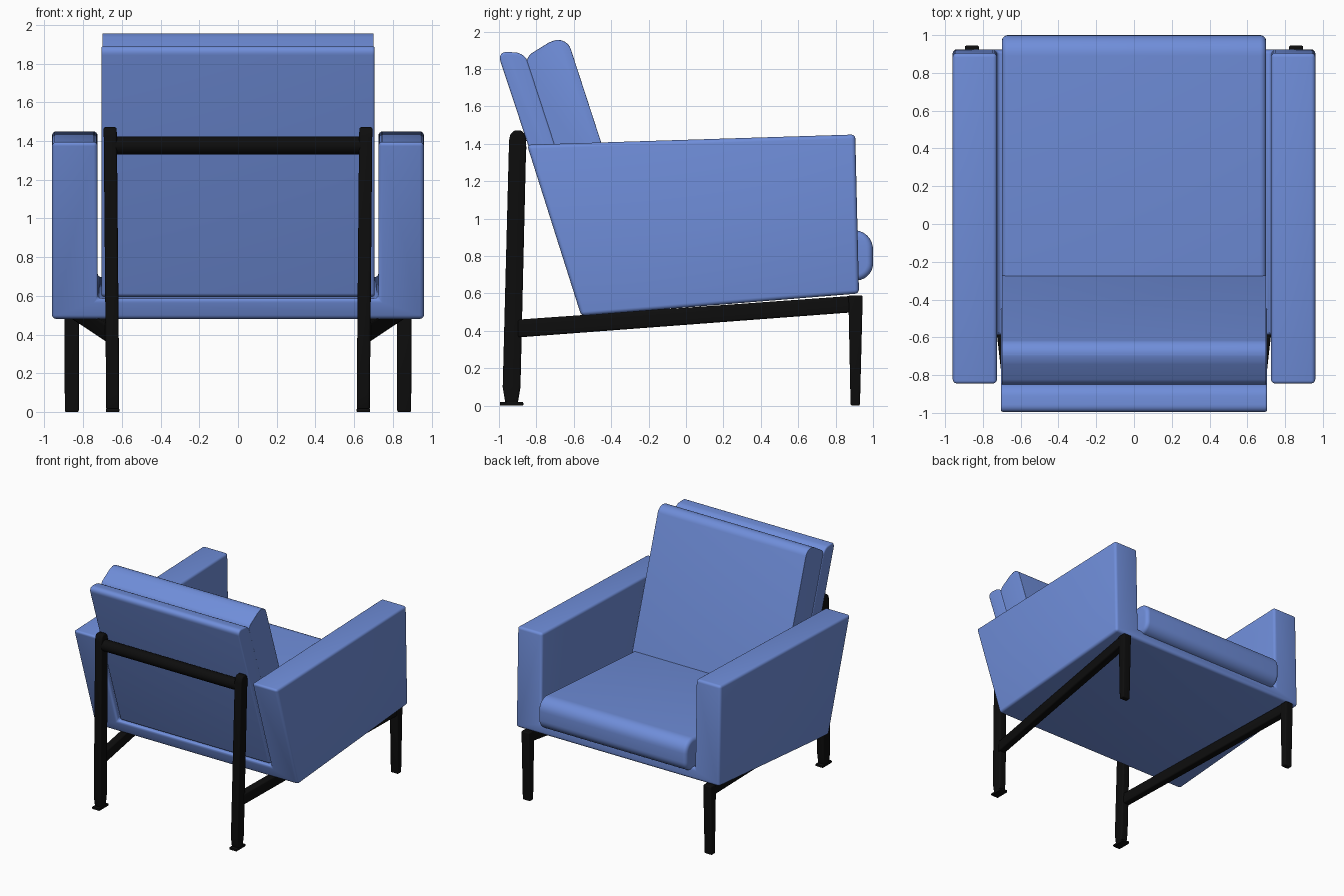
import bpy, bmesh, math

if "Cube" in bpy.data.objects:
    bpy.data.objects.remove(bpy.data.objects["Cube"])


def material(name, rgb):
    m = bpy.data.materials.new(name)
    m.diffuse_color = (*rgb, 1)
    m.use_nodes = True
    m.node_tree.nodes["Principled BSDF"].inputs["Base Color"].default_value = m.diffuse_color
    return m


FABRIC = material("blue fabric", (0.16, 0.27, 0.70))
BLACK = material("black metal", (0.004, 0.004, 0.004))


def loft(name, sections, mat, bevel, mirror=False, rounding=None, segs=4, limit=30):
    """Skin matching loops of points; rounding = widths for the lengthwise edges."""
    bm = bmesh.new()
    loops = [[bm.verts.new(p) for p in s] for s in sections]
    n = len(loops[0])
    for a, b in zip(loops, loops[1:]):
        for i in range(n):
            j = (i + 1) % n
            bm.faces.new((a[i], a[j], b[j], b[i]))
    bm.faces.new(loops[0])
    bm.faces.new(loops[-1])
    if rounding:
        pairs = list(zip(loops[0], loops[-1], rounding))
        for a, b, w in pairs:
            e = bm.edges.get((a, b))
            bmesh.ops.bevel(bm, geom=[e], offset=w, segments=8, profile=0.5,
                            affect='EDGES', clamp_overlap=True)
    bmesh.ops.recalc_face_normals(bm, faces=bm.faces)
    me = bpy.data.meshes.new(name)
    bm.to_mesh(me)
    bm.free()
    ob = bpy.data.objects.new(name, me)
    bpy.context.collection.objects.link(ob)
    me.materials.append(mat)
    if mirror:
        ob.modifiers.new("mirror", 'MIRROR')
    if bevel:
        b = ob.modifiers.new("bevel", 'BEVEL')
        b.width, b.segments = bevel, segs
        b.limit_method, b.angle_limit = 'ANGLE', math.radians(limit)
    bpy.ops.object.select_all(action='DESELECT')
    ob.select_set(True)
    bpy.context.view_layer.objects.active = ob
    bpy.ops.object.convert(target='MESH')
    bpy.ops.object.shade_smooth_by_angle(angle=math.radians(35))
    return ob


def cushion(name, profile, half, rounding, bevel):
    """Side profile (y, z) with rounded corners, stretched across x."""
    secs = [[(x, y, z) for y, z in profile] for x in (-half, half)]
    return loft(name, secs, FABRIC, bevel, rounding=rounding, segs=6, limit=50)


def rect_xy(x0, x1, y0, y1, z):
    return [(x0, y0, z), (x1, y0, z), (x1, y1, z), (x0, y1, z)]


def rect_xz(x0, x1, y, z0, z1):
    return [(x0, y, z0), (x1, y, z0), (x1, y, z1), (x0, y, z1)]


# One-piece shell: U section (x, height fraction) joining both arms and the base
U = [(-.96, 0), (.96, 0), (.96, 1), (.725, 1), (.725, .115),
     (-.725, .115), (-.725, 1), (-.96, 1)]


def shell_end(bottom, top):
    return [(x, bottom[0] + (top[0] - bottom[0]) * h,
             bottom[1] + (top[1] - bottom[1]) * h) for x, h in U]


loft("arms_and_base", [shell_end((-.56, .48), (-.85, 1.395)),
                       shell_end((.925, .60), (.905, 1.45))], FABRIC, .022)

# Upholstery
cushion("back_panel", [(-.58, .595), (-.44, .60), (-.86, 1.885), (-1.01, 1.895)],
        .705, (.02, .02, .05, .055), .045)
cushion("back_cushion", [(-.50, .78), (-.262, .82), (-.635, 1.965), (-.72, 1.95),
                         (-.865, 1.86)],
        .70, (.04, .04, .06, .04, .05), .06)
cushion("seat_cushion", [(-.47, .58), (1.0, .675), (1.0, .945), (-.52, .845)],
        .70, (.03, .085, .11, .04), .055)

# Rear legs with rounded tops and tapered feet
loft("rear_leg", [rect_xy(.613, .680, -.965, -.90, .01),
                  rect_xy(.613, .681, -.98, -.885, .10),
                  rect_xy(.625, .693, -.946, -.854, 1.42),
                  rect_xy(.626, .694, -.939, -.861, 1.45),
                  rect_xy(.627, .694, -.92, -.88, 1.472)], BLACK, .012, mirror=True)
loft("rear_foot_plate", [rect_xy(.612, .682, -.995, -.87, 0),
                         rect_xy(.612, .682, -.995, -.87, .02)],
     BLACK, .005, mirror=True, segs=2)

# Front legs
loft("front_leg", [rect_xy(.822, .894, .88, .93, 0),
                   rect_xy(.82, .896, .868, .945, .59)], BLACK, .01, mirror=True)

# Splayed side rails
loft("side_rail", [rect_xz(.625, .69, -.90, .365, .46),
                   rect_xz(.822, .894, .90, .50, .588)], BLACK, .012, mirror=True)

# Crossbar behind the back panel
ring = [(.047 * math.cos(a), .047 * math.sin(a))
        for a in (2 * math.pi * i / 24 for i in range(24))]
loft("crossbar", [[(x, -.90 + c, 1.377 + s) for c, s in ring] for x in (-.65, .65)],
     BLACK, 0)
